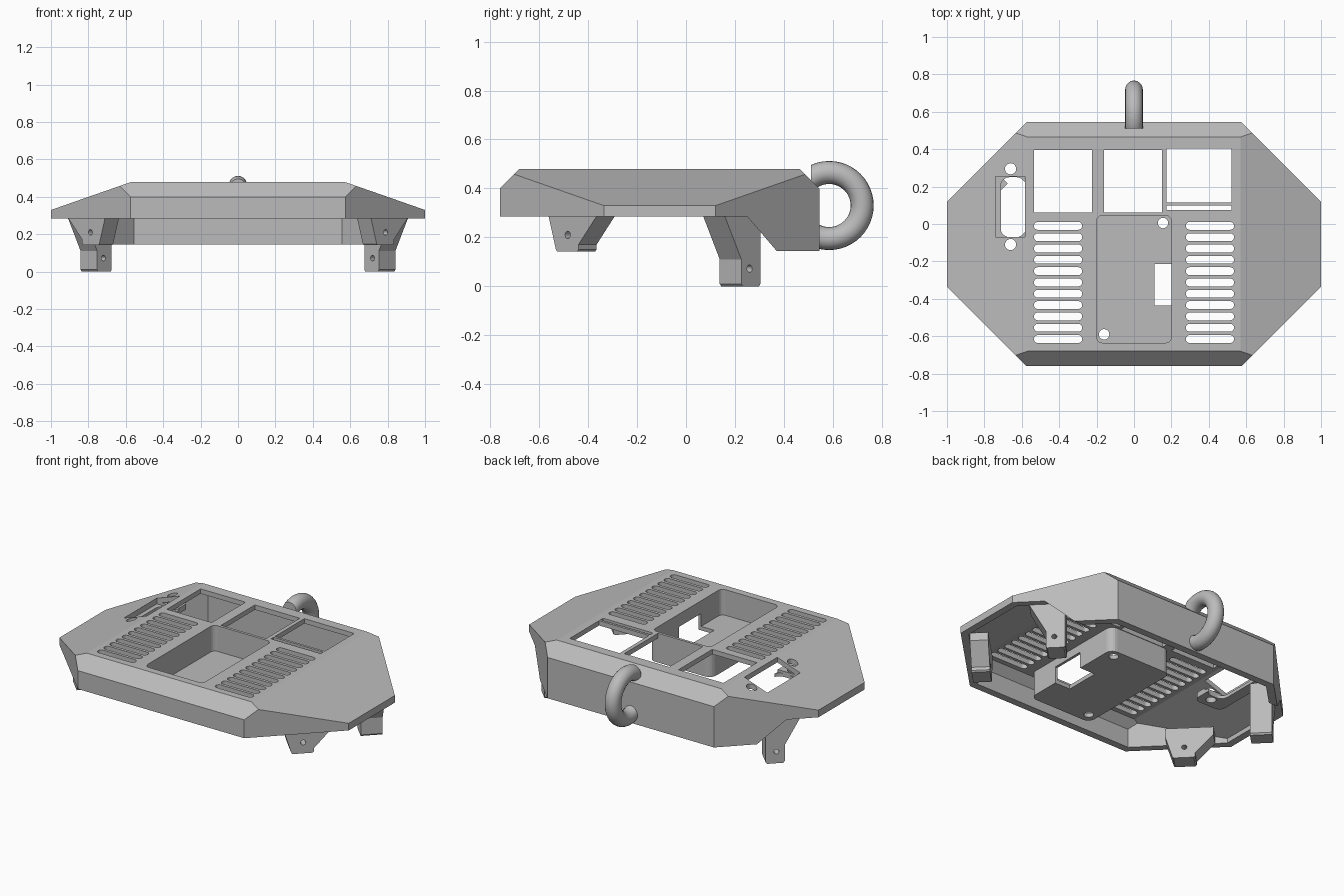
import bpy, bmesh, math
from mathutils import Vector, Matrix

if "Cube" in bpy.data.objects:
    bpy.data.objects.remove(bpy.data.objects["Cube"], do_unlink=True)

grey = bpy.data.materials.new("plain_grey")
grey.use_nodes = True
grey.diffuse_color = (0.5, 0.5, 0.5, 1)
grey.node_tree.nodes["Principled BSDF"].inputs["Base Color"].default_value = (0.5, 0.5, 0.5, 1)


def make(name, bm):
    bmesh.ops.recalc_face_normals(bm, faces=bm.faces)
    mesh = bpy.data.meshes.new(name)
    bm.to_mesh(mesh)
    bm.free()
    mesh.materials.append(grey)
    obj = bpy.data.objects.new(name, mesh)
    bpy.context.collection.objects.link(obj)
    return obj


def prism(name, points, axis_vector):
    """Extrude a flat outline of 3D points along a vector."""
    bm = bmesh.new()
    face = bm.faces.new([bm.verts.new(p) for p in points])
    ext = bmesh.ops.extrude_face_region(bm, geom=[face])
    verts = [g for g in ext["geom"] if isinstance(g, bmesh.types.BMVert)]
    bmesh.ops.translate(bm, verts=verts, vec=axis_vector)
    return make(name, bm)


def rounded_box(name, x0, x1, y0, y1, z0, z1, r=0.0, steps=5):
    """Upright box whose vertical corners are rounded."""
    if r == 0:
        pts = [(x0, y0, z0), (x1, y0, z0), (x1, y1, z0), (x0, y1, z0)]
    else:
        pts = []
        corners = [(x1 - r, y1 - r), (x0 + r, y1 - r), (x0 + r, y0 + r), (x1 - r, y0 + r)]
        for i, (cx, cy) in enumerate(corners):
            for k in range(steps + 1):
                a = (i + k / steps) * math.pi / 2
                pts.append((cx + r * math.cos(a), cy + r * math.sin(a), z0))
    return prism(name, pts, (0, 0, z1 - z0))


def cylinder(name, centre, direction, radius, length):
    bm = bmesh.new()
    rot = Vector(direction).to_track_quat("Z", "Y").to_matrix().to_4x4()
    bmesh.ops.create_cone(bm, cap_ends=True, segments=20, radius1=radius, radius2=radius,
                          depth=length, matrix=Matrix.Translation(centre) @ rot)
    return make(name, bm)


def cut_half(bm, normal, distance):
    n = Vector(normal).normalized()
    res = bmesh.ops.bisect_plane(bm, geom=bm.verts[:] + bm.edges[:] + bm.faces[:], dist=1e-6,
                                 plane_co=n * distance, plane_no=n, clear_outer=True)
    edges = [g for g in res["geom_cut"] if isinstance(g, bmesh.types.BMEdge)]
    if edges:
        bmesh.ops.edgeloop_fill(bm, edges=edges)


def combine(target, tool, operation="DIFFERENCE"):
    mod = target.modifiers.new("combine", "BOOLEAN")
    mod.operation, mod.solver, mod.object = operation, "EXACT", tool
    bpy.context.view_layer.objects.active = target
    bpy.ops.object.modifier_apply(modifier=mod.name)
    bpy.data.objects.remove(tool, do_unlink=True)


def hull(name, wall, roof, bottom):
    """Eight-sided body with bevelled top, inset by the wall and roof thickness."""
    bm = bmesh.new()
    bmesh.ops.create_cube(bm, size=4)
    q = math.sqrt(2)
    for normal, d in [((0, -1, 0), 0.76), ((0, 1, 0), 0.545)]:
        cut_half(bm, normal, d - wall)
    for s in (-1, 1):
        cut_half(bm, (s, 0, 0), 1 - wall)
        cut_half(bm, (s, -1, 0), 1.335 / q - wall)
        cut_half(bm, (s, 1, 0), 1.12 / q - wall)
    cut_half(bm, (0, 0, 1), 0.48 - roof)
    cut_half(bm, (0, 0, -1), -bottom)
    cut_half(bm, (0, -1, 1), 1.16 / q - roof)
    cut_half(bm, (0, 1, 1), 0.945 / q - roof)
    for s in (-1, 1):
        cut_half(bm, (s * 0.33, 0, 0.944), 0.641 - roof)
    return make(name, bm)


# Hollow body, with the skirt left only at the back
body = hull("body_shell", 0, 0, 0.145)
combine(body, hull("hollow", 0.045, 0.03, 0.05))
skirt = [(-1, 0.1), (0.37, 0.1), (0.37, 0.145), (0.25, 0.285), (-1, 0.285)]
combine(body, prism("skirt_cut", [(-1.5, y, z) for y, z in skirt], (3, 0, 0)))

# Sunken tray with floor holes and a side notch
combine(body, rounded_box("tray", -0.217, 0.217, -0.652, 0.058, 0.295, 0.47, 0.045), "UNION")
combine(body, rounded_box("tray_cut", -0.2, 0.2, -0.635, 0.045, 0.32, 0.6, 0.03))
combine(body, rounded_box("notch", 0.11, 0.25, -0.435, -0.215, 0.25, 0.4))
for x, y in [(0.155, 0.005), (-0.16, -0.59)]:
    combine(body, cylinder("floor_hole", (x, y, 0.3), (0, 0, 1), 0.028, 0.1))

# Three windows and a slit near the back
for x0, x1, y0, y1 in [(-0.535, -0.225, 0.062, 0.395), (-0.16, 0.15, 0.062, 0.395),
                       (0.175, 0.52, 0.115, 0.405), (0.175, 0.52, 0.075, 0.1)]:
    combine(body, rounded_box("window", x0, x1, y0, y1, 0.38, 0.6))

# Two banks of ventilation slots
for x0, x1 in [(-0.535, -0.277), (0.277, 0.535)]:
    for i in range(11):
        y = -0.01 - 0.0605 * i
        combine(body, rounded_box("slot", x0, x1, y - 0.021, y + 0.021, 0.38, 0.6, 0.0205))

# Socket opening with a mounting pad on the right slope
combine(body, rounded_box("pad", -0.78, -0.585, -0.17, 0.35, 0.365, 0.4, 0.04), "UNION")
combine(body, rounded_box("recess", -0.74, -0.582, -0.07, 0.255, 0.385, 0.6))
combine(body, rounded_box("socket", -0.712, -0.582, -0.07, 0.25, 0.3, 0.6, 0.045))
for y in (0.295, -0.11):
    combine(body, cylinder("screw_hole", (-0.66, y, 0.42), (0, 0, 1), 0.03, 0.3))

# Diagonal feet: profile runs along each corner wall, in (distance, height)
front_profile = [(0.155, 0.142), (0.27, 0.142), (0.278, 0.15), (0.278, 0.17), (0.382, 0.285),
                 (0.382, 0.335), (0.106, 0.335), (0.106, 0.285), (0.148, 0.15)]
rear_profile = [(0.333, 0.0), (0.427, 0.0), (0.435, 0.01), (0.435, 0.11), (0.53, 0.285),
                (0.53, 0.335), (0.325, 0.335), (0.325, 0.01)]


def foot(name, sx, sy, profile, inner, outer, hole):
    normal = Vector((sx, sy, 0)).normalized()
    along = Vector((sx, -sy, 0)).normalized()

    def place(t, z):
        return along * t + normal * inner + Vector((0, 0, z))

    obj = prism(name, [place(t, z) for t, z in profile], normal * (outer - inner))
    combine(obj, cylinder("pin_hole", place(*hole), normal, 0.015, 0.5))


for side, sx in (("left", 1), ("right", -1)):
    foot("front_foot_" + side, sx, -1, front_profile, 0.795, 0.9, (0.216, 0.21))
    foot("rear_foot_" + side, sx, 1, rear_profile, 0.63, 0.755, (0.387, 0.072))

# Towing ring, ending inside the back wall
bm = bmesh.new()
spin_centre = Vector((0, 0.585, 0.33))
circle = bmesh.ops.create_circle(bm, segments=20, radius=0.047,
                                 matrix=Matrix.Translation(spin_centre + Vector((0, 0.135, 0)))
                                 )
bmesh.ops.spin(bm, geom=bm.verts[:] + bm.edges[:], cent=spin_centre, axis=(1, 0, 0),
               angle=math.tau, steps=48)
# Turn the section upright and close the seam
bmesh.ops.remove_doubles(bm, verts=bm.verts, dist=1e-4)
cut_half(bm, (0, -1, 0), -0.51)
ring = make("tow_ring", bm)
bpy.ops.object.select_all(action="DESELECT")
ring.select_set(True)
bpy.context.view_layer.objects.active = ring
bpy.ops.object.shade_smooth_by_angle(angle=math.radians(40))
